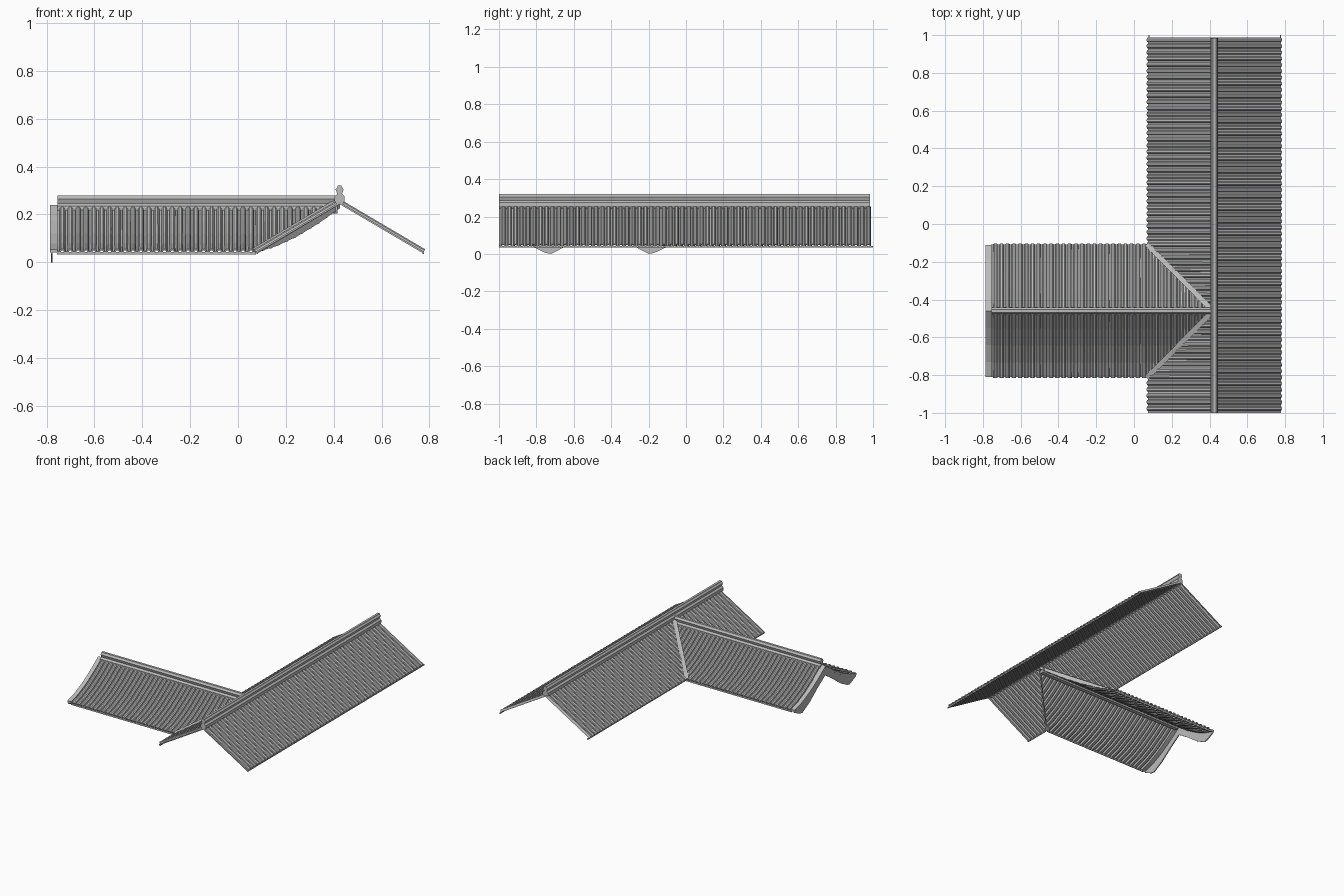
import bpy, bmesh, math
from mathutils import Vector

cube = bpy.data.objects.get("Cube")
if cube:
    bpy.data.objects.remove(cube)


def material(name, value):
    m = bpy.data.materials.new(name)
    m.use_nodes = True
    col = (value, value, value, 1)
    m.diffuse_color = col
    m.node_tree.nodes["Principled BSDF"].inputs["Base Color"].default_value = col
    return m


GREY = material("roof grey", 0.5)
RX, WY = 0.425, -0.46          # main ridge x, wing ridge y
SPAN = 0.35                    # half width of both roofs
RIB, RIB_H = 0.033, 0.012      # rib spacing and height
MAIN = [(0, 0.247), (SPAN, 0.041)]
WING = [(0, 0.227), (0.09, 0.163), (0.18, 0.108), (0.27, 0.066), (SPAN, 0.042)]


def finish(bm, name):
    me = bpy.data.meshes.new(name)
    bm.to_mesh(me)
    bm.free()
    me.materials.append(GREY)
    ob = bpy.data.objects.new(name, me)
    bpy.context.collection.objects.link(ob)
    return ob


def place(along_x, u, d, z):
    """Wing parts run along x, main parts along y."""
    return Vector((u, WY + d, z)) if along_x else Vector((RX + d, u, z))


def tiles(name, along_x, side, path, u0, u1, valley=None, keep_inside=True):
    """Ribbed sheet following a slope path, optionally cut along a valley."""
    bm = bmesh.new()
    drop = path[0][1] - path[-1][1]
    n = Vector((drop, SPAN)).normalized()
    wave = [(0, 0), (0.38, 0), (0.45, 0.7), (0.58, 1), (0.8, 1), (0.93, 0.7)]
    count = round((u1 - u0) / RIB)
    step = (u1 - u0) / count
    section = [(u0 + (i + f) * step, h * RIB_H) for i in range(count) for f, h in wave]
    section.append((u1, 0))
    rows = [[bm.verts.new(place(along_x, u, side * (d + n.x * h), z + n.y * h))
             for u, h in section] for d, z in path]
    for a, b in zip(rows, rows[1:]):
        for i in range(len(section) - 1):
            bm.faces.new((a[i], a[i + 1], b[i + 1], b[i]))
    if valley is not None:
        bmesh.ops.bisect_plane(bm, geom=bm.verts[:] + bm.edges[:] + bm.faces[:],
                               plane_co=(RX, WY, 0), plane_no=(1, valley, 0),
                               clear_outer=keep_inside, clear_inner=not keep_inside)
    bm.normal_update()
    if sum(f.normal.z for f in bm.faces) < 0:
        bmesh.ops.reverse_faces(bm, faces=bm.faces[:])
    ob = finish(bm, name)
    mod = ob.modifiers.new("thickness", "SOLIDIFY")
    mod.thickness, mod.offset = 0.007, 0
    return ob


def prism(name, along_x, outline, u0, u1):
    """Outline of (distance from ridge, z) extruded along the ridge direction."""
    bm = bmesh.new()
    a, b = [[bm.verts.new(place(along_x, u, d, z)) for d, z in outline] for u in (u0, u1)]
    bm.faces.new(a)
    bm.faces.new(b[::-1])
    for i in range(len(a)):
        j = (i + 1) % len(a)
        bm.faces.new((a[i], b[i], b[j], a[j]))
    bmesh.ops.recalc_face_normals(bm, faces=bm.faces[:])
    return finish(bm, name)


def bar(name, p, q, width, height):
    """Straight bar between two points."""
    p, q = Vector(p), Vector(q)
    bm = bmesh.new()
    bmesh.ops.create_cube(bm, size=1)
    for v in bm.verts:
        v.co = Vector((v.co.x * width, v.co.y * height, v.co.z * (q - p).length))
    ax = (q - p).normalized()
    flat = ax.cross(Vector((0, 0, 1))).normalized()
    up = flat.cross(ax)
    for v in bm.verts:
        v.co = (p + q) / 2 + flat * v.co.x + up * v.co.y + ax * v.co.z
    bmesh.ops.recalc_face_normals(bm, faces=bm.faces[:])
    return finish(bm, name)


def ridge(name, along_x, base, u0, u1):
    """Ridge with a broad foot, a narrow neck and an overhanging cap."""
    half = [(0.013, 0), (0.021, 0.014), (0.021, 0.032), (0.010, 0.043),
            (0.017, 0.062), (0.010, 0.070), (0.008, 0.077)]
    pts = [(d, base + z) for d, z in half] + [(-d, base + z) for d, z in reversed(half)]
    return prism(name, along_x, pts, u0, u1)


# Main roof slopes; the wing side is split and cut along both valleys
tiles("main_tiles_outer", False, 1, MAIN, -1, 0.985)
tiles("main_tiles_front", False, -1, MAIN, -1, WY, -1, False)
tiles("main_tiles_back", False, -1, MAIN, WY, 0.985, 1, False)
ridge("main_ridge", False, 0.243, -1, 0.985)

# Thin strips along the main eaves
z = MAIN[-1][1] - 0.002
bar("eave_strip_outer", (0.775, -1, z), (0.775, 1, z), 0.006, 0.008)
for name, y0, y1 in (("front", -1, WY - SPAN), ("back", WY + SPAN, 1)):
    bar("eave_strip_" + name, (0.08, y0, z), (0.08, y1, z), 0.006, 0.008)

# Wing roof with its concave slopes
ridge("wing_ridge", True, 0.203, -0.755, 0.415)
BOARD_LOW = [(SPAN, 0.034), (0.29, 0.005), (0.26, 0), (0.18, 0.042), (0.09, 0.11), (0, 0.17)]
for side, label in ((-1, "front"), (1, "back")):
    tiles("wing_tiles_" + label, True, side, WING, -0.757, RX, side)
    prism("wing_eave_strip_" + label, True,
          [(side * d, h) for d, h in ((0.344, 0.032), (0.35, 0.032), (0.35, 0.042), (0.344, 0.042))],
          -0.757, RX - SPAN)

    # Gable board and the cover strip on top of it
    prism("gable_board_" + label, True,
          [(side * d, h) for d, h in WING + BOARD_LOW], -0.782, -0.775)
    cover = [(d, h + 0.012) for d, h in WING] + [(d, h - 0.002) for d, h in reversed(WING)]
    prism("gable_cover_" + label, True, [(side * d, h) for d, h in cover], -0.785, -0.755)

    # Valley strip and the upright board closing the gap under it
    bar("valley_strip_" + label, (RX - SPAN - 0.005, WY + side * (SPAN + 0.002), 0.047),
        (RX - 0.015, WY + side * 0.008, 0.25), 0.028, 0.02)
    bm = bmesh.new()
    line = MAIN + WING[::-1]
    bm.faces.new([bm.verts.new((RX - d, WY + side * d, h)) for d, h in line])
    fill = finish(bm, "valley_board_" + label)
    mod = fill.modifiers.new("thickness", "SOLIDIFY")
    mod.thickness, mod.offset = 0.006, 0
